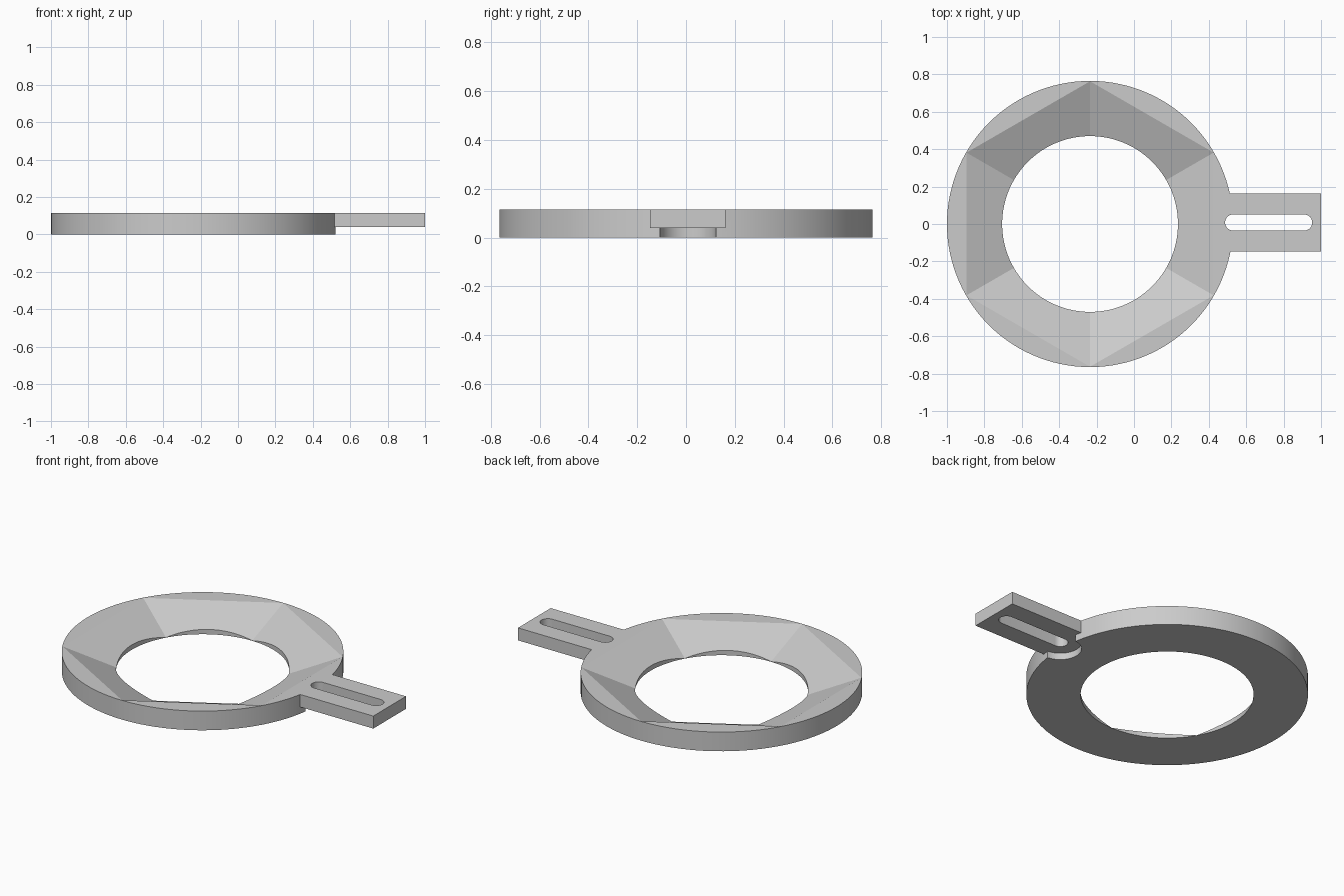
import bpy
import bmesh
from math import cos, sin, pi, radians

cube = bpy.data.objects.get("Cube")
if cube:
    bpy.data.objects.remove(cube, do_unlink=True)

CX = -0.235              # ring centre
OUTER, INNER = 0.765, 0.468
TOP = 0.115
TAB_Y, TAB_HALF, TAB_Z = 0.008, 0.155, 0.04
SLOT_X0, SLOT_X1, SLOT_R = 0.53, 0.91, 0.043

grey = bpy.data.materials.new("plain grey")
grey.use_nodes = True
grey.diffuse_color = (0.6, 0.6, 0.6, 1)
grey.node_tree.nodes["Principled BSDF"].inputs["Base Color"].default_value = (0.6, 0.6, 0.6, 1)


def arc(cx, cy, r, n, start=0.0, sweep=2 * pi, closed=True):
    """Points along an arc; a closed one leaves out the repeated end point."""
    steps = n if closed else n - 1
    return [(cx + r * cos(start + sweep * i / steps),
             cy + r * sin(start + sweep * i / steps)) for i in range(n)]


def loft(name, low, z0, high, z1):
    """Solid between two outlines with equal point counts."""
    bm = bmesh.new()
    a = [bm.verts.new((x, y, z0)) for x, y in low]
    b = [bm.verts.new((x, y, z1)) for x, y in high]
    bm.faces.new(a)
    bm.faces.new(b)
    for i in range(len(a)):
        j = (i + 1) % len(a)
        bm.faces.new((a[i], a[j], b[j], b[i]))
    bmesh.ops.recalc_face_normals(bm, faces=bm.faces)
    mesh = bpy.data.meshes.new(name)
    bm.to_mesh(mesh)
    bm.free()
    mesh.materials.append(grey)
    obj = bpy.data.objects.new(name, mesh)
    bpy.context.collection.objects.link(obj)
    return obj


def combine(target, other, operation):
    """Apply a boolean and remove the helper solid."""
    mod = target.modifiers.new("boolean", "BOOLEAN")
    mod.operation = operation
    mod.solver = "EXACT"
    mod.object = other
    bpy.ops.object.select_all(action="DESELECT")
    target.select_set(True)
    bpy.context.view_layer.objects.active = target
    bpy.ops.object.modifier_apply(modifier=mod.name)
    bpy.data.objects.remove(other, do_unlink=True)


# Round ring with a through hole
disc = arc(CX, 0, OUTER, 120)
ring = loft("ring_with_slotted_tab", disc, 0, disc, TOP)
hole = arc(CX, 0, 0.47, 120)
combine(ring, loft("hole_cutter", hole, -0.2, hole, 0.3), "DIFFERENCE")

# Six-sided funnel sloping from the outer rim down to the hole
slope = (OUTER - 0.002 - INNER) / TOP


def hexagon(z):
    return arc(CX, 0, INNER + slope * z, 6, pi / 6)


combine(ring, loft("funnel_cutter", hexagon(-0.05), -0.05, hexagon(0.2), 0.2), "DIFFERENCE")

# Round recess under the inner end of the slot
recess = arc(SLOT_X0, TAB_Y, 0.116, 64)
combine(ring, loft("recess_cutter", recess, -0.1, recess, TAB_Z), "DIFFERENCE")

# Flat tab on the left side
lo, hi = TAB_Y - TAB_HALF, TAB_Y + TAB_HALF
plate = [(0.47, lo), (1, lo), (1, hi), (0.47, hi)]
combine(ring, loft("tab", plate, TAB_Z, plate, TOP), "UNION")

# Long rounded slot through the tab
slot = (arc(SLOT_X0, TAB_Y, SLOT_R, 20, pi / 2, pi, False)
        + arc(SLOT_X1, TAB_Y, SLOT_R, 20, -pi / 2, pi, False))
combine(ring, loft("slot_cutter", slot, -0.1, slot, 0.3), "DIFFERENCE")

ring.select_set(True)
bpy.context.view_layer.objects.active = ring
bpy.ops.object.shade_smooth_by_angle(angle=radians(14))
